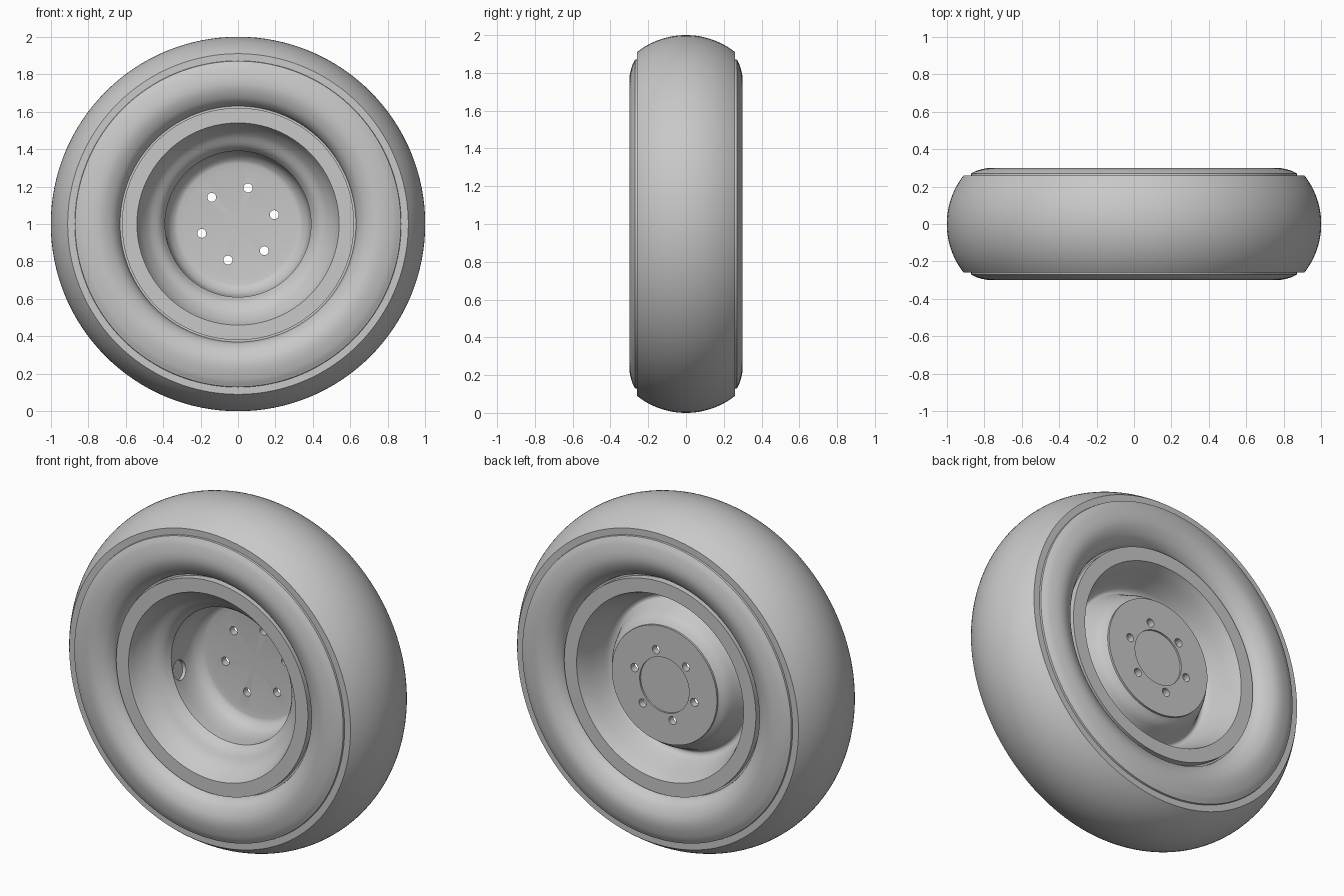
import bpy, bmesh, math
from mathutils import Matrix, Vector

cube = bpy.data.objects.get("Cube")
if cube:
    bpy.data.objects.remove(cube, do_unlink=True)

grey = bpy.data.materials.new("plain_grey")
grey.use_nodes = True
grey.diffuse_color = (0.58, 0.58, 0.58, 1)
grey.node_tree.nodes["Principled BSDF"].inputs["Base Color"].default_value = grey.diffuse_color


def smooth(points, steps=6):
    """Rounded path through (y, radius) points."""
    p = [Vector(q) for q in points]
    p = [2 * p[0] - p[1]] + p + [2 * p[-1] - p[-2]]
    out = []
    for a, b, c, d in zip(p, p[1:], p[2:], p[3:]):
        for i in range(steps):
            t = i / steps
            out.append(b + t * (c - a) / 2 + t * t * (a - 2.5 * b + 2 * c - d / 2)
                       + t ** 3 * (1.5 * (b - c) + (d - a) / 2))
    return out + [p[-2]]


def make_object(name, bm):
    mesh = bpy.data.meshes.new(name)
    bm.to_mesh(mesh)
    bm.free()
    ob = bpy.data.objects.new(name, mesh)
    bpy.context.collection.objects.link(ob)
    mesh.materials.append(grey)
    return ob


def lathe(name, profile, closed):
    """Spin a (y, radius) profile about the wheel axle."""
    bm = bmesh.new()
    verts = [bm.verts.new((r, y, 1)) for y, r in profile]
    edges = [bm.edges.new(pair) for pair in zip(verts, verts[1:])]
    if closed:
        edges.append(bm.edges.new((verts[-1], verts[0])))
    bmesh.ops.spin(bm, geom=verts + edges, cent=(0, 0, 1), axis=(0, 1, 0),
                   angle=math.tau, steps=128)
    bmesh.ops.remove_doubles(bm, verts=bm.verts, dist=0.0001)
    bmesh.ops.recalc_face_normals(bm, faces=bm.faces)
    return make_object(name, bm)


def finish(ob):
    bpy.ops.object.select_all(action='DESELECT')
    ob.select_set(True)
    bpy.context.view_layer.objects.active = ob
    bpy.ops.object.shade_smooth_by_angle(angle=math.radians(32))


# Tyre: crowned tread, flat shoulder step, bulging sidewalls
half_width, crown = 0.26, 0.42
arc = math.asin(half_width / crown)
tread = [(crown * math.sin(a), 1 - crown + crown * math.cos(a))
         for a in [arc * (i / 12 - 1) for i in range(25)]]
wall = smooth([(0.27, 0.87), (0.288, 0.83), (0.3, 0.77), (0.295, 0.72),
               (0.27, 0.67), (0.235, 0.64), (0.2, 0.63)])
wall = [(0.26, 0.872)] + [tuple(v) for v in wall] + [(0.2, 0.6)]
mirrored = [(-y, r) for y, r in reversed(wall)]
finish(lathe("tyre", tread + wall + mirrored, True))

# Rim: deep bowl in front, flanges on both sides, raised mounting plate behind
bowl = smooth([(0.16, 0.3), (0.15, 0.34), (0.11, 0.375), (0.04, 0.39), (-0.06, 0.39)])
front_slope = smooth([(-0.06, 0.39), (-0.1, 0.42), (-0.14, 0.475), (-0.19, 0.515), (-0.24, 0.54)])
barrel = [(-0.24, 0.62), (-0.2, 0.62), (-0.17, 0.585), (0, 0.5), (0.17, 0.585),
          (0.2, 0.62), (0.24, 0.62)]
back_slope = smooth([(0.24, 0.54), (0.19, 0.52), (0.1, 0.49), (0.045, 0.465),
                     (0.035, 0.435), (0.08, 0.41), (0.15, 0.375), (0.188, 0.33)])
plate = [(0.188, 0.34), (0.2, 0.34), (0.2, 0.16), (0.19, 0.16), (0.19, 0)]
rim = lathe("rim", [(0.16, 0)] + bowl + front_slope[1:] + barrel + back_slope + plate, False)

# Cutters for the six bolt holes and the valve pocket
bm = bmesh.new()
for i in range(6):
    a = math.radians(14.5 + 60 * i)
    place = Matrix.Translation((0.2 * math.cos(a), 0.18, 1 + 0.2 * math.sin(a)))
    bmesh.ops.create_cone(bm, cap_ends=True, segments=20, radius1=0.024, radius2=0.024,
                          depth=0.2, matrix=place @ Matrix.Rotation(math.pi / 2, 4, 'X'))
out = Vector((-0.38, 0, -0.09)).normalized()
bmesh.ops.create_cone(bm, cap_ends=True, segments=32, radius1=0.055, radius2=0.055, depth=0.07,
                      matrix=Matrix.Translation(out * 0.375 + Vector((0, 0, 1)))
                      @ out.to_track_quat('Z', 'Y').to_matrix().to_4x4())
cutter = make_object("hole_cutter", bm)
cutter.hide_render = True

cut = rim.modifiers.new("holes", 'BOOLEAN')
cut.operation = 'DIFFERENCE'
cut.solver = 'EXACT'
cut.object = cutter
bpy.context.view_layer.objects.active = rim
bpy.ops.object.modifier_apply(modifier=cut.name)
bpy.data.objects.remove(cutter, do_unlink=True)
finish(rim)
